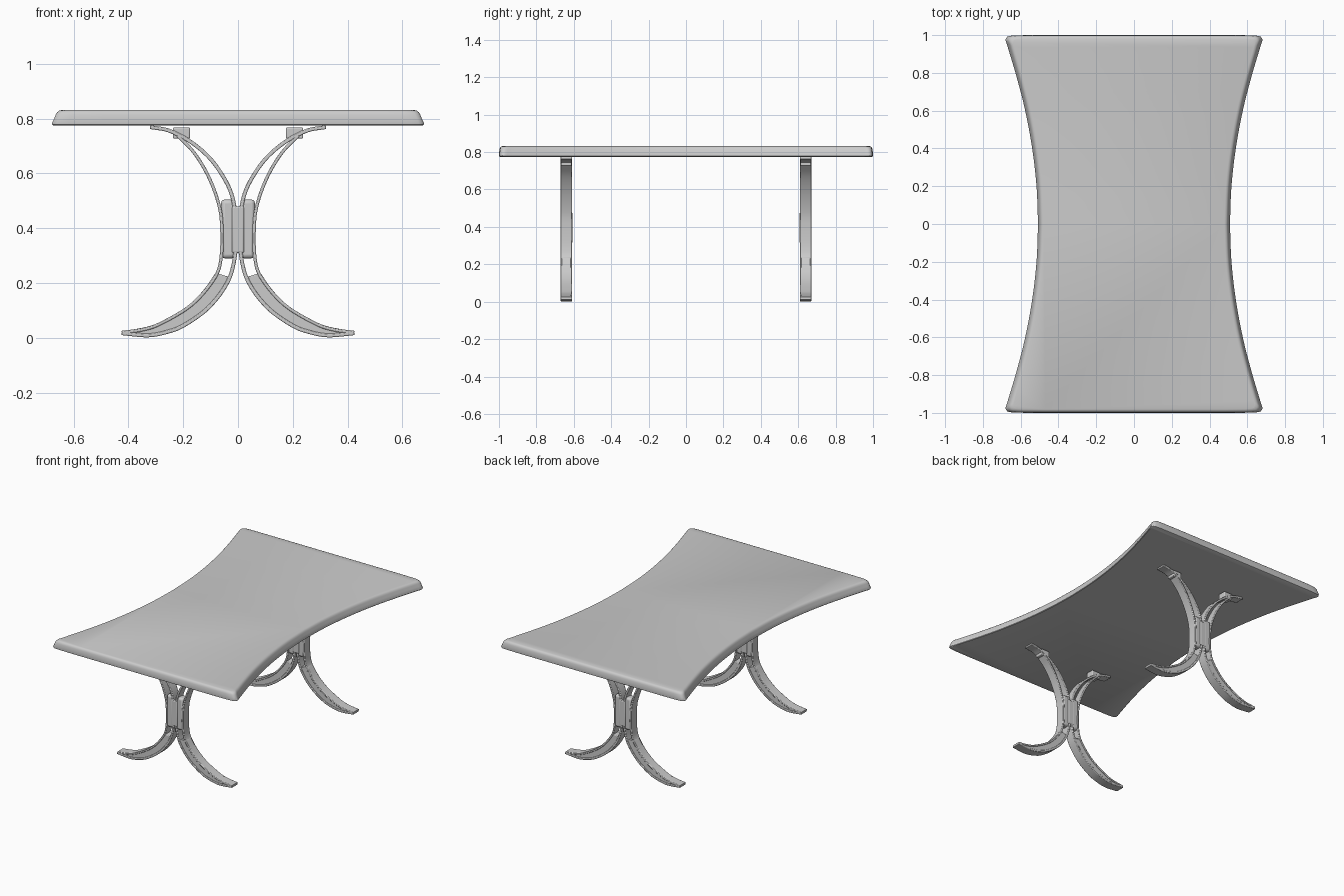
import bpy, bmesh, math
from mathutils import Vector

if "Cube" in bpy.data.objects:
    bpy.data.objects.remove(bpy.data.objects["Cube"])


def finish(name, bm, bevel=0.0, segments=2):
    bmesh.ops.recalc_face_normals(bm, faces=bm.faces)
    mesh = bpy.data.meshes.new(name)
    bm.to_mesh(mesh)
    bm.free()
    ob = bpy.data.objects.new(name, mesh)
    bpy.context.collection.objects.link(ob)
    bpy.ops.object.select_all(action='DESELECT')
    bpy.context.view_layer.objects.active = ob
    ob.select_set(True)
    bpy.ops.object.shade_smooth_by_angle(angle=math.radians(35))
    if bevel:
        mod = ob.modifiers.new("soft_edges", 'BEVEL')
        mod.width, mod.segments = bevel, segments
        mod.limit_method, mod.angle_limit = 'ANGLE', math.radians(40)
    return ob


def spline(points, steps=6):
    """Catmull-Rom curve through 2D points."""
    p = [Vector(q) for q in points]
    p = [2 * p[0] - p[1]] + p + [2 * p[-1] - p[-2]]
    out = []
    for i in range(1, len(p) - 2):
        a, b, c, d = p[i - 1:i + 3]
        for s in range(steps):
            t = s / steps
            out.append(0.5 * (2 * b + (c - a) * t + (2 * a - 5 * b + 4 * c - d) * t * t
                              + (3 * b - a - 3 * c + d) * t ** 3))
    return out + [p[-2]]


def band(name, edge_a, edge_b, side, y, width, bevel=0.003):
    """Solid strip between two matching x-z edges, extruded along y."""
    bm = bmesh.new()
    rings = []
    for a, b in zip(edge_a, edge_b):
        rings.append([bm.verts.new((side * p.x, y + h, p.y)) for p, h in
                      ((a, -width / 2), (a, width / 2), (b, width / 2), (b, -width / 2))])
    for r, s in zip(rings, rings[1:]):
        for k in range(4):
            bm.faces.new((r[k], r[(k + 1) % 4], s[(k + 1) % 4], s[k]))
    bm.faces.new(rings[0])
    bm.faces.new(rings[-1])
    return finish(name, bm, bevel)


def offset(path, t):
    out = []
    for i, p in enumerate(path):
        d = (path[min(i + 1, len(path) - 1)] - path[max(i - 1, 0)]).normalized()
        out.append(p + t * Vector((-d.y, d.x)))
    return out


def box(name, x0, x1, z0, z1, y, width, bevel):
    bm = bmesh.new()
    bmesh.ops.create_cube(bm, size=1)
    for v in bm.verts:
        v.co = ((x0 + x1) / 2 + v.co.x * (x1 - x0), y + v.co.y * width,
                (z0 + z1) / 2 + v.co.z * (z1 - z0))
    return finish(name, bm, bevel, 3)


# Tabletop: waisted outline with rounded corners, lofted through edge layers
flank = spline([(0.508, 0), (0.516, 0.2), (0.539, 0.4), (0.576, 0.6),
                (0.622, 0.78), (0.674, 0.955)], 5)
quarter = flank + [Vector(q) for q in ((0.679, 0.968), (0.679, 0.98), (0.672, 0.991),
                                       (0.66, 0.996), (0.62, 0.999), (0.5, 1.0))]
right = [Vector((p.x, -p.y)) for p in reversed(quarter[1:])] + quarter
outline = right + [Vector((-p.x, -p.y)) for p in right]
layers = [(0.775, 0.006, 0.006), (0.778, 0.001, 0.001), (0.783, 0, 0), (0.8, 0.008, 0.001),
          (0.815, 0.014, 0.003), (0.823, 0.019, 0.006), (0.829, 0.027, 0.011),
          (0.832, 0.040, 0.019)]
bm = bmesh.new()
loops = [[bm.verts.new((p.x * (1 - ix / 0.68), p.y * (1 - iy), z)) for p in outline]
         for z, ix, iy in layers]
n = len(outline)
for lo, hi in zip(loops, loops[1:]):
    for k in range(n):
        bm.faces.new((lo[k], lo[(k + 1) % n], hi[(k + 1) % n], hi[k]))
bm.faces.new(loops[0])
bm.faces.new(loops[-1])
finish("tabletop", bm)

# Edge curves of one leg half, from tabletop to foot tip
inner = spline([(0.32, 0.776), (0.25, 0.763), (0.17, 0.722), (0.10, 0.663), (0.05, 0.595),
                (0.018, 0.53), (0.003, 0.46), (0.0, 0.4), (0.003, 0.305), (0.03, 0.204),
                (0.10, 0.108), (0.193, 0.04), (0.26, 0.014), (0.33, 0.002), (0.425, 0.01)])
outer = spline([(0.225, 0.735), (0.165, 0.672), (0.115, 0.59), (0.08, 0.5), (0.066, 0.42),
                (0.068, 0.29), (0.095, 0.215), (0.175, 0.124), (0.285, 0.058),
                (0.35, 0.036), (0.425, 0.026)])
# Foot insert filling the gap between the two strips
insert_low = spline([(0.032, 0.222), (0.075, 0.150), (0.14, 0.084), (0.21, 0.04),
                     (0.32, 0.01), (0.423, 0.013)])
insert_high = spline([(0.082, 0.238), (0.12, 0.182), (0.175, 0.122), (0.24, 0.079),
                      (0.32, 0.044), (0.423, 0.024)])

for end, y in (("front", -0.64), ("back", 0.64)):
    for hand, s in (("left", -1), ("right", 1)):
        tag = f"{end}_{hand}"
        band(f"{tag}_inner_strip", inner, offset(inner, 0.014), s, y, 0.062)
        band(f"{tag}_outer_strip", outer, offset(outer, -0.012), s, y, 0.062)
        band(f"{tag}_foot_insert", insert_low, insert_high, s, y, 0.052, 0.004)
        # Bracket under the tabletop and side spacer of the hub
        box(f"{tag}_bracket", *sorted((s * 0.175, s * 0.238)), 0.727, 0.768, y, 0.056, 0.005)
        box(f"{tag}_hub_spacer", *sorted((s * 0.01, s * 0.062)), 0.29, 0.505, y, 0.056, 0.014)
    box(f"{end}_hub_core", -0.022, 0.022, 0.31, 0.48, y, 0.064, 0.006)
